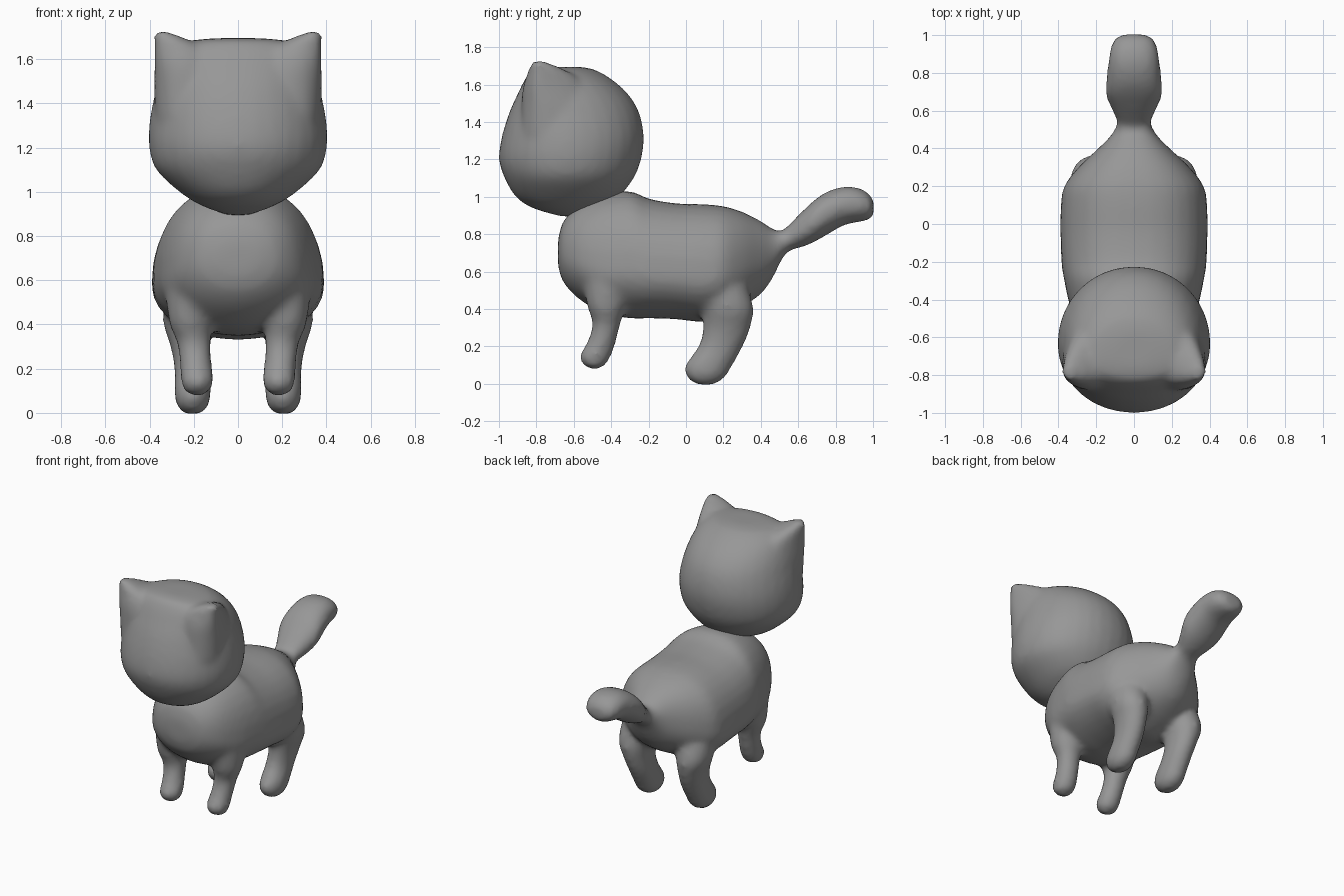
import bpy, bmesh
from math import cos, sin, tau, copysign

SIDES = 32
STEPS = 4

grey = bpy.data.materials.new("dark_grey")
grey.diffuse_color = (0.31, 0.31, 0.31, 1)


def refine(sections):
    """Catmull-Rom interpolation between the sections."""
    n, out = len(sections), []
    for k in range(n - 1):
        quad = [sections[min(max(k + d, 0), n - 1)] for d in (-1, 0, 1, 2)]
        for q in range(STEPS):
            u = q / STEPS
            out.append([b + 0.5 * u * (c - a + u * (2*a - 5*b + 4*c - d + u * (3*(b - c) + d - a)))
                        for a, b, c, d in zip(*quad)])
    return out + [sections[-1]]


def add_loft(bm, axis, sections, p=2.0, p_low=None, side=1):
    """Closed loft. Section: (t, low, high, half_width, widest_fraction, x_centre)."""
    rings = []
    for t, lo, hi, hw, f, xc in refine(sections):
        mid = lo + f * (hi - lo)
        ring = []
        for i in range(SIDES):
            c, s = cos(tau * i / SIDES), sin(tau * i / SIDES)
            e = 2 / (p if s > 0 else p_low or p)
            x = side * xc + hw * copysign(abs(c) ** e, c)
            v = mid + (hi - mid if s > 0 else mid - lo) * copysign(abs(s) ** e, s)
            ring.append(bm.verts.new((x, t, v) if axis == 'Y' else (x, v, t)))
        rings.append(ring)
    faces = [bm.faces.new(rings[0]), bm.faces.new(rings[-1])]
    for a, b in zip(rings, rings[1:]):
        for i in range(SIDES):
            j = (i + 1) % SIDES
            faces.append(bm.faces.new((a[i], a[j], b[j], b[i])))
    bmesh.ops.recalc_face_normals(bm, faces=faces)


def finish(bm, name, voxel, smooth):
    """Fuse the overlapping lofts into one soft skin."""
    me = bpy.data.meshes.new(name)
    bm.to_mesh(me)
    bm.free()
    me.materials.append(grey)
    ob = bpy.data.objects.new(name, me)
    bpy.context.collection.objects.link(ob)
    r = ob.modifiers.new("fuse", 'REMESH')
    r.mode = 'VOXEL'
    r.voxel_size = voxel
    r.use_smooth_shade = True
    m = ob.modifiers.new("soften", 'SMOOTH')
    m.factor = 0.5
    m.iterations = smooth
    return ob


# torso running into the tail
torso = [
    (-0.685, 0.64, 0.76, 0.08, .5, 0), (-0.66, 0.55, 0.86, 0.18, .45, 0),
    (-0.58, 0.46, 0.95, 0.27, .40, 0), (-0.45, 0.38, 1.01, 0.335, .36, 0),
    (-0.30, 0.35, 1.03, 0.37, .38, 0), (-0.20, 0.35, 0.99, 0.385, .38, 0),
    (-0.05, 0.345, 0.965, 0.39, .38, 0), (0.10, 0.33, 0.96, 0.388, .38, 0),
    (0.20, 0.36, 0.95, 0.37, .38, 0), (0.30, 0.41, 0.92, 0.295, .4, 0),
    (0.40, 0.48, 0.87, 0.19, .45, 0), (0.46, 0.56, 0.83, 0.13, .5, 0),
    (0.51, 0.66, 0.815, 0.10, .5, 0), (0.55, 0.71, 0.85, 0.095, .5, 0),
    (0.62, 0.73, 0.92, 0.125, .5, 0), (0.69, 0.76, 0.985, 0.152, .5, 0),
    (0.76, 0.80, 1.03, 0.147, .5, 0), (0.85, 0.85, 1.055, 0.137, .5, 0),
    (0.93, 0.865, 1.045, 0.125, .5, 0), (0.985, 0.88, 1.01, 0.10, .5, 0),
    (1.005, 0.91, 0.97, 0.05, .5, 0),
]
front_leg = [
    (0.60, -0.56, -0.27, 0.13, .5, 0.20), (0.42, -0.53, -0.32, 0.10, .5, 0.215),
    (0.32, -0.50, -0.35, 0.078, .5, 0.20), (0.22, -0.53, -0.375, 0.072, .5, 0.19),
    (0.15, -0.57, -0.40, 0.075, .5, 0.185), (0.10, -0.55, -0.43, 0.06, .5, 0.185),
    (0.08, -0.52, -0.46, 0.03, .5, 0.185),
]
hind_leg = [
    (0.62, 0.00, 0.29, 0.13, .5, 0.20), (0.42, 0.08, 0.36, 0.115, .5, 0.225),
    (0.30, 0.09, 0.345, 0.09, .5, 0.215), (0.20, 0.065, 0.305, 0.083, .5, 0.205),
    (0.10, -0.005, 0.25, 0.083, .5, 0.205), (0.04, 0.00, 0.215, 0.075, .5, 0.205),
    (0.005, 0.04, 0.17, 0.05, .5, 0.205), (-0.005, 0.07, 0.14, 0.03, .5, 0.205),
]
bm = bmesh.new()
add_loft(bm, 'Y', torso, 2.35, 2.0)
for s in (1, -1):
    add_loft(bm, 'Z', front_leg, side=s)
    add_loft(bm, 'Z', hind_leg, side=s)
finish(bm, "body", 0.02, 10)

# head with two pointed ears
skull = [
    (0.895, -0.67, -0.58, 0.05, .5, 0), (0.94, -0.82, -0.48, 0.17, .5, 0),
    (1.00, -0.91, -0.36, 0.265, .5, 0), (1.10, -0.97, -0.28, 0.37, .48, 0),
    (1.20, -1.00, -0.24, 0.402, .48, 0), (1.32, -0.985, -0.225, 0.40, .46, 0),
    (1.45, -0.945, -0.25, 0.375, .42, 0), (1.55, -0.90, -0.31, 0.35, .36, 0),
    (1.63, -0.86, -0.40, 0.31, .32, 0), (1.68, -0.82, -0.49, 0.23, .33, 0),
    (1.695, -0.76, -0.57, 0.10, .4, 0),
]
ear = [
    (1.33, -0.88, -0.45, 0.12, .35, 0.255), (1.48, -0.88, -0.48, 0.135, .33, 0.245),
    (1.57, -0.875, -0.52, 0.135, .27, 0.243), (1.64, -0.855, -0.58, 0.115, .23, 0.263),
    (1.685, -0.84, -0.66, 0.08, .3, 0.30), (1.71, -0.83, -0.72, 0.052, .35, 0.33),
    (1.725, -0.82, -0.75, 0.03, .4, 0.35),
]
bm = bmesh.new()
add_loft(bm, 'Z', skull, 2.05)
for s in (1, -1):
    add_loft(bm, 'Z', ear, 1.9, side=s)
finish(bm, "head", 0.02, 8)
